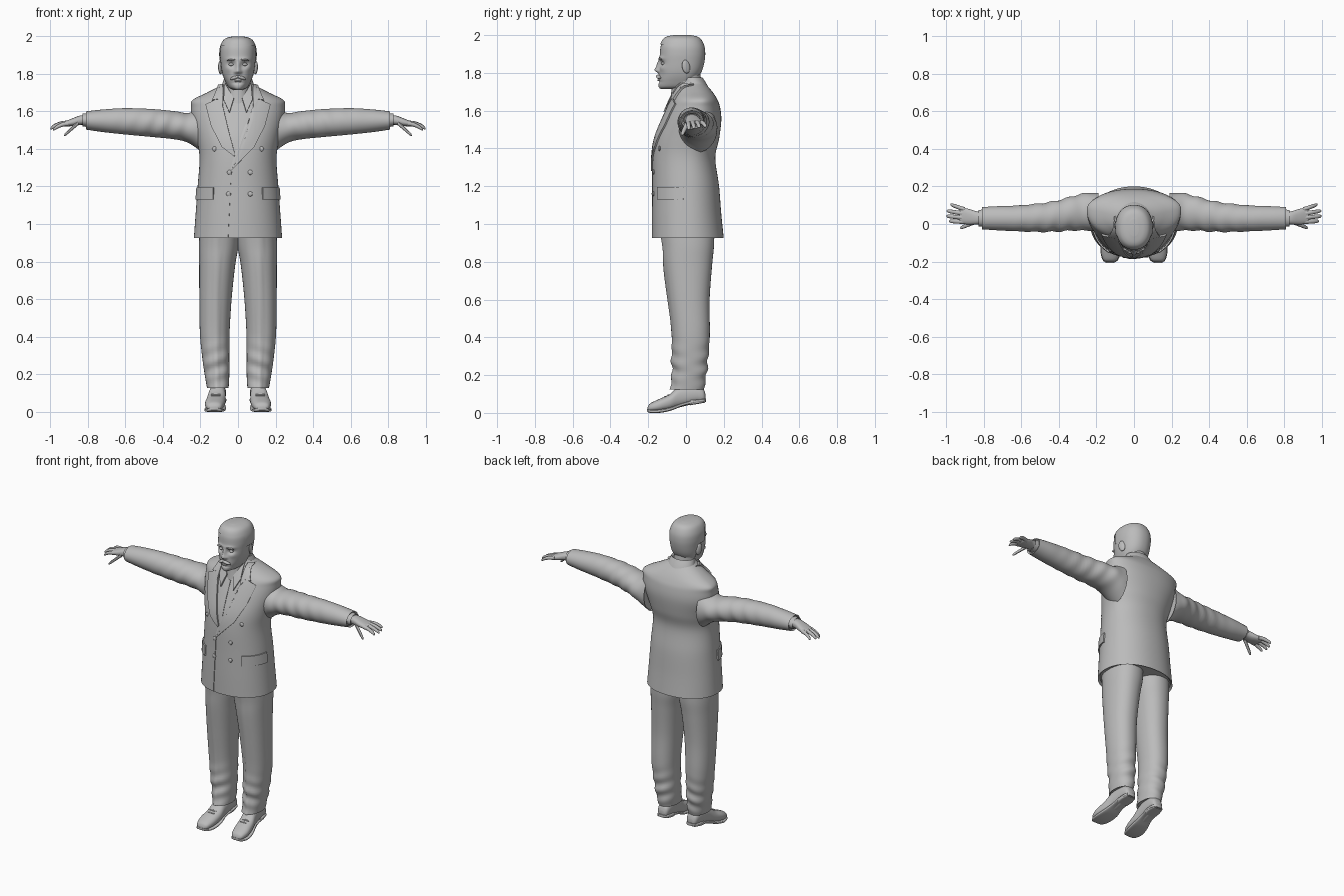
import bpy, bmesh, math
from mathutils import Vector, Matrix
from mathutils.bvhtree import BVHTree

if "Cube" in bpy.data.objects:
    bpy.data.objects.remove(bpy.data.objects["Cube"])

GREY = (0.5, 0.5, 0.5, 1)
clay = bpy.data.materials.new("clay grey")
clay.use_nodes = True
clay.diffuse_color = GREY
clay.node_tree.nodes["Principled BSDF"].inputs["Base Color"].default_value = GREY


def finish(obj, angle=40):
    """Give the part its material and smooth shading with sharp creases."""
    obj.data.materials.clear()
    obj.data.materials.append(clay)
    bpy.ops.object.select_all(action="DESELECT")
    obj.select_set(True)
    bpy.context.view_layer.objects.active = obj
    bpy.ops.object.shade_smooth_by_angle(angle=math.radians(angle))
    return obj


def make(name, bm):
    mesh = bpy.data.meshes.new(name)
    bm.to_mesh(mesh)
    bm.free()
    obj = bpy.data.objects.new(name, mesh)
    bpy.context.collection.objects.link(obj)
    return obj


def mirror(obj):
    """Copy a left part to the right side."""
    twin = obj.copy()
    twin.data = obj.data.copy()
    twin.name = obj.name.replace("left", "right")
    twin.data.transform(Matrix.Scale(-1, 4, (1, 0, 0)) @ obj.matrix_basis)
    twin.matrix_basis = Matrix()
    twin.data.flip_normals()
    bpy.context.collection.objects.link(twin)
    return twin


def smooth_rings(rings, steps):
    """Catmull-Rom interpolation through the given cross-sections."""
    out = []
    for i in range(len(rings) - 1):
        p = [rings[max(i - 1, 0)], rings[i], rings[i + 1], rings[min(i + 2, len(rings) - 1)]]
        for k in range(steps):
            t = k / steps
            out.append([b + 0.5 * t * (c - a + t * (2*a - 5*b + 4*c - d + t * (3*(b - c) + d - a)))
                        for a, b, c, d in zip(*p)])
    return out + [list(rings[-1])]


def loft(name, axis, rings, sides=40, steps=5, power=2.0, hollow=0):
    """Skin rings of (position, low, high, low, high, optional middle) along an axis."""
    bm = bmesh.new()
    loops = []
    for ring in smooth_rings(rings, steps):
        t, alo, ahi, blo, bhi = ring[:5]
        mid = ring[5] if len(ring) > 5 else (blo + bhi) / 2
        loop = []
        for k in range(sides):
            ang = math.tau * k / sides
            c, s = math.cos(ang), math.sin(ang)
            c, s = (math.copysign(abs(q) ** (2 / power), q) for q in (c, s))
            a = (alo + ahi) / 2 + c * (ahi - alo) / 2
            b = mid + s * (bhi - mid if s > 0 else mid - blo)
            loop.append(bm.verts.new({"x": (t, a, b), "y": (a, t, b), "z": (a, b, t)}[axis]))
        loops.append(loop)
    for lower, upper in zip(loops, loops[1:]):
        for k in range(sides):
            n = (k + 1) % sides
            bm.faces.new((lower[k], lower[n], upper[n], upper[k]))
    caps = [bm.faces.new(loops[0]), bm.faces.new(loops[-1])]
    bmesh.ops.recalc_face_normals(bm, faces=bm.faces[:])
    if hollow:
        bmesh.ops.inset_individual(bm, faces=caps, thickness=hollow, depth=-hollow)
    return finish(make(name, bm))


def push(obj, centre, radius, move):
    """Soft brush: shift vertices near a centre."""
    for v in obj.data.vertices:
        d = sum(((a - b) / r) ** 2 for a, b, r in zip(v.co, centre, radius))
        v.co += Vector(move) * math.exp(-d)


def blob(name, loc, size, rot=(0, 0, 0)):
    bpy.ops.mesh.primitive_uv_sphere_add(segments=20, ring_count=12, location=loc, rotation=rot)
    obj = bpy.context.object
    obj.name, obj.scale = name, size
    return finish(obj)


def plate(name, outline, thick=0.01, radial=False, cuts=5):
    """Drape a flat outline on the jacket; radial outlines use (angle, height)."""
    bm = bmesh.new()
    bm.faces.new([bm.verts.new((u, 0, z)) for u, z in outline])
    bmesh.ops.triangulate(bm, faces=bm.faces[:])
    bmesh.ops.subdivide_edges(bm, edges=bm.edges[:], cuts=cuts, use_grid_fill=True)
    for v in bm.verts:
        u, z = v.co.x, v.co.z
        start = Vector((math.cos(u), -math.sin(u), z)) if radial else Vector((u, -1, z))
        aim = Vector((-start.x, -start.y, 0)) if radial else Vector((0, 1, 0))
        hit = surface.ray_cast(start, aim)[0] or surface.find_nearest(Vector((u, -0.1, z)))[0]
        v.co = hit
    bm.normal_update()
    if sum(f.normal.dot(Vector((f.calc_center_median().x, -1, 0))) for f in bm.faces) < 0:
        bmesh.ops.reverse_faces(bm, faces=bm.faces[:])
    obj = make(name, bm)
    bpy.context.view_layer.objects.active = obj
    shell = obj.modifiers.new("thickness", "SOLIDIFY")
    shell.thickness, shell.offset = thick * 2, 0
    bpy.ops.object.modifier_apply(modifier=shell.name)
    return finish(obj)


# Jacket body: height, half width, front, back, widest depth
body = [(.925, .235, -.18, .2, .01), (1.05, .226, -.18, .187, .01), (1.2, .215, -.178, .175, .01),
        (1.35, .205, -.176, .155, .01), (1.45, .22, -.163, .175, .03), (1.55, .245, -.127, .187, .06),
        (1.62, .25, -.097, .18, .07), (1.66, .243, -.078, .165, .075), (1.70, .165, -.06, .14, .06),
        (1.74, .09, -.045, .105, .04), (1.765, .07, -.03, .085, .03)]
jacket = loft("jacket_body", "z", [(z, -w, w, f, b, m) for z, w, f, b, m in body],
              sides=72, steps=6, power=2.15, hollow=.012)
surface = BVHTree.FromPolygons([v.co for v in jacket.data.vertices],
                               [p.vertices[:] for p in jacket.data.polygons])

# Lapels, collars and front edge
for side, s, tip in (("left", 1, (-.04, 1.28)), ("right", -1, (.02, 1.36))):
    lapel = [(.105, 1.665), (.17, 1.635), (.14, 1.52), (.085, 1.41), tip, (.015, 1.37),
             (.05, 1.5), (.078, 1.62)]
    collar = [(.075, 1.74), (.098, 1.735), (.135, 1.655), (.105, 1.66), (.08, 1.62)]
    shirt = [(.065, 1.745), (.022, 1.665), (.045, 1.59), (.076, 1.66)]
    for part, shape, thick in (("lapel", lapel, .009), ("collar", collar, .012), ("shirt_collar", shirt, .012)):
        plate(side + "_" + part, [(s * u, z) for u, z in shape], thick)
plate("shirt_placket", [(-.01, 1.64), (.01, 1.64), (.006, 1.4), (-.01, 1.4)], .004)
plate("front_edge", [(-.062, .93), (-.052, .93), (-.035, 1.285), (-.045, 1.285)], .004)
loft("collar_back", "z", [(1.69, -.1, .1, .0, .135, .06), (1.74, -.086, .086, -.025, .11, .045),
                          (1.775, -.074, .074, -.03, .088, .03)], hollow=.01)

# Pocket flaps and buttons
mirror(plate("left_pocket_flap", [(.06, 1.13), (.85, 1.13), (.85, 1.195), (.06, 1.195)], .008, True))
for i, (x, z) in enumerate([(-.125, 1.4), (.125, 1.4), (-.045, 1.275), (.065, 1.275), (-.05, 1.16), (.065, 1.16)]):
    hit = surface.ray_cast(Vector((x, -1, z)), Vector((0, 1, 0)))[0]
    blob("button_%d" % i, hit, (.013, .007, .013))

# Sleeves with soft folds, cuffs
sleeve = loft("left_sleeve", "x", [
    (.19, -.04, .165, 1.38, 1.63), (.26, -.035, .165, 1.43, 1.592), (.33, -.035, .147, 1.45, 1.6),
    (.45, -.042, .117, 1.463, 1.612), (.6, -.04, .1, 1.477, 1.617), (.72, -.034, .095, 1.49, 1.61),
    (.81, -.028, .09, 1.503, 1.6)], steps=8, hollow=.008)
for v in sleeve.data.vertices:
    fade = math.exp(-((v.co.x - .42) / .16) ** 2)
    v.co.y += .004 * fade * math.sin(70 * v.co.x + 30 * v.co.z)
mirror(sleeve)
mirror(loft("left_cuff", "x", [(.79, -.015, .078, 1.515, 1.59), (.828, -.013, .075, 1.52, 1.588)],
            hollow=.006))

# Hands: palm, then fingers as tapered lofts
mirror(loft("left_palm", "x", [(.8, .0, .063, 1.53, 1.58), (.84, -.002, .068, 1.528, 1.578),
                               (.88, -.003, .08, 1.522, 1.564), (.915, .002, .086, 1.52, 1.55),
                               (.93, .012, .08, 1.524, 1.545)], sides=24, power=2.4))
fingers = {"index": ((.905, .012, 1.535), (.985, .015, 1.502)),
           "middle": ((.91, .034, 1.538), (1.0, .042, 1.508)),
           "ring": ((.91, .056, 1.538), (.998, .07, 1.512)),
           "little": ((.9, .076, 1.537), (.978, .104, 1.515)),
           "thumb": ((.85, .01, 1.54), (.926, -.022, 1.472))}
for label, (base, tip) in fingers.items():
    rings = []
    for t, r in ((0, .013), (.35, .0115), (.7, .0105), (.93, .008), (1, .002)):
        x, y, z = Vector(base).lerp(Vector(tip), t)
        z += .008 * math.sin(math.pi * t) * (label != "thumb")
        rings.append((x, y - r, y + r, z - r, z + r))
    mirror(loft("left_" + label + "_finger", "x", rings, sides=12, steps=3))

# Trousers with front crease and folds above the shoe
leg = loft("left_trouser_leg", "z", [
    (.125, .05, .165, -.078, .095), (.2, .046, .178, -.066, .108), (.3, .046, .192, -.068, .118),
    (.42, .045, .203, -.07, .126), (.6, .034, .206, -.09, .125), (.78, .015, .207, -.112, .138),
    (.88, -.002, .208, -.12, .148), (.96, -.006, .205, -.13, .15)], steps=8, power=2.2, hollow=.008)
for v in leg.data.vertices:
    x, y, z = v.co
    fade = math.exp(-((z - .24) / .1) ** 2)
    v.co.y += .006 * fade * math.sin(75 * z + 25 * x)
    if y < 0:
        v.co.y -= .01 * math.exp(-((x - .115) / .012) ** 2)
mirror(leg)

# Shoes: upper, sole, heel, laces
mirror(loft("left_shoe", "y", [
    (-.203, .11, .145, .012, .03), (-.19, .088, .165, .006, .05), (-.145, .073, .176, .006, .072),
    (-.085, .066, .168, .015, .1), (-.03, .066, .155, .03, .145), (.05, .064, .147, .05, .15),
    (.09, .07, .14, .055, .13), (.103, .085, .125, .065, .1)], sides=32, power=2.3))
mirror(loft("left_sole", "y", [
    (-.207, .108, .148, .008, .022), (-.19, .084, .168, .0, .017), (-.14, .069, .179, .0, .018),
    (-.08, .064, .17, .012, .03), (-.02, .07, .153, .035, .052), (.05, .062, .149, .052, .07),
    (.09, .067, .143, .056, .074), (.107, .085, .125, .058, .076)], sides=32, power=4))
mirror(loft("left_heel", "y", [(.02, .068, .147, .04, .07), (.06, .064, .147, .047, .07),
                               (.1, .075, .137, .054, .07)], sides=24, power=5))
for i in range(3):
    mirror(blob("left_lace_%d" % i, (.118, -.075 - .018 * i, .101 - .008 * i), (.026, .005, .005)))

# Neck and head
loft("neck", "z", [(1.6, -.075, .075, -.095, .09), (1.7, -.068, .068, -.078, .085),
                   (1.81, -.066, .066, -.07, .075)])
skull = [(1.715, .028, -.135, -.04), (1.728, .05, -.145, .0), (1.76, .068, -.146, .045),
         (1.79, .08, -.143, .068), (1.82, .087, -.141, .083), (1.86, .092, -.139, .093),
         (1.9, .095, -.138, .097), (1.94, .092, -.134, .093), (1.97, .077, -.12, .077),
         (1.987, .054, -.098, .055), (1.995, .02, -.06, .02)]


def skull_rings(grow):
    return [(z + grow * (z > 1.95), -w - grow, w + grow, f - grow, b + grow, -.02) for z, w, f, b in skull]


head = loft("head", "z", skull_rings(0), sides=96, steps=8, power=2.2)
for s in (1, -1):
    push(head, (s * .036, -.13, 1.85), (.02, .05, .014), (0, .014, 0))
    push(head, (s * .035, -.13, 1.877), (.028, .05, .01), (0, -.007, 0))
    push(head, (s * .05, -.12, 1.825), (.02, .04, .018), (0, -.005, 0))
    push(head, (s * .014, -.14, 1.81), (.008, .04, .009), (0, -.009, 0))
push(head, (0, -.14, 1.843), (.011, .05, .024), (0, -.016, 0))
push(head, (0, -.14, 1.815), (.012, .06, .014), (0, -.022, 0))
push(head, (0, -.14, 1.752), (.03, .05, .007), (0, .006, 0))

# Hair: a slightly larger cap trimmed at the hairline
hair = loft("hair", "z", skull_rings(.005), sides=96, steps=8, power=2.2)
bm = bmesh.new()
bm.from_mesh(hair.data)
centres = [(f, f.calc_center_median()) for f in bm.faces]
bare = [f for f, c in centres if not (c.z > 1.95 or (c.y > -.065 and c.z > 1.87)
                                      or (c.y > .015 and c.z > 1.785))]
bmesh.ops.delete(bm, geom=bare, context="FACES")
bm.to_mesh(hair.data)
bm.free()

# Facial details
mirror(blob("left_ear", (.094, .0, 1.833), (.01, .022, .036), (.2, 0, .35)))
mirror(blob("left_eye", (.036, -.121, 1.85), (.014, .011, .008)))
mirror(blob("left_eyebrow", (.037, -.137, 1.874), (.023, .008, .005), (0, .12, .25)))
mirror(blob("left_moustache", (.019, -.145, 1.779), (.026, .013, .009), (0, .3, .25)))
blob("lower_lip", (0, -.143, 1.761), (.02, .008, .005))
